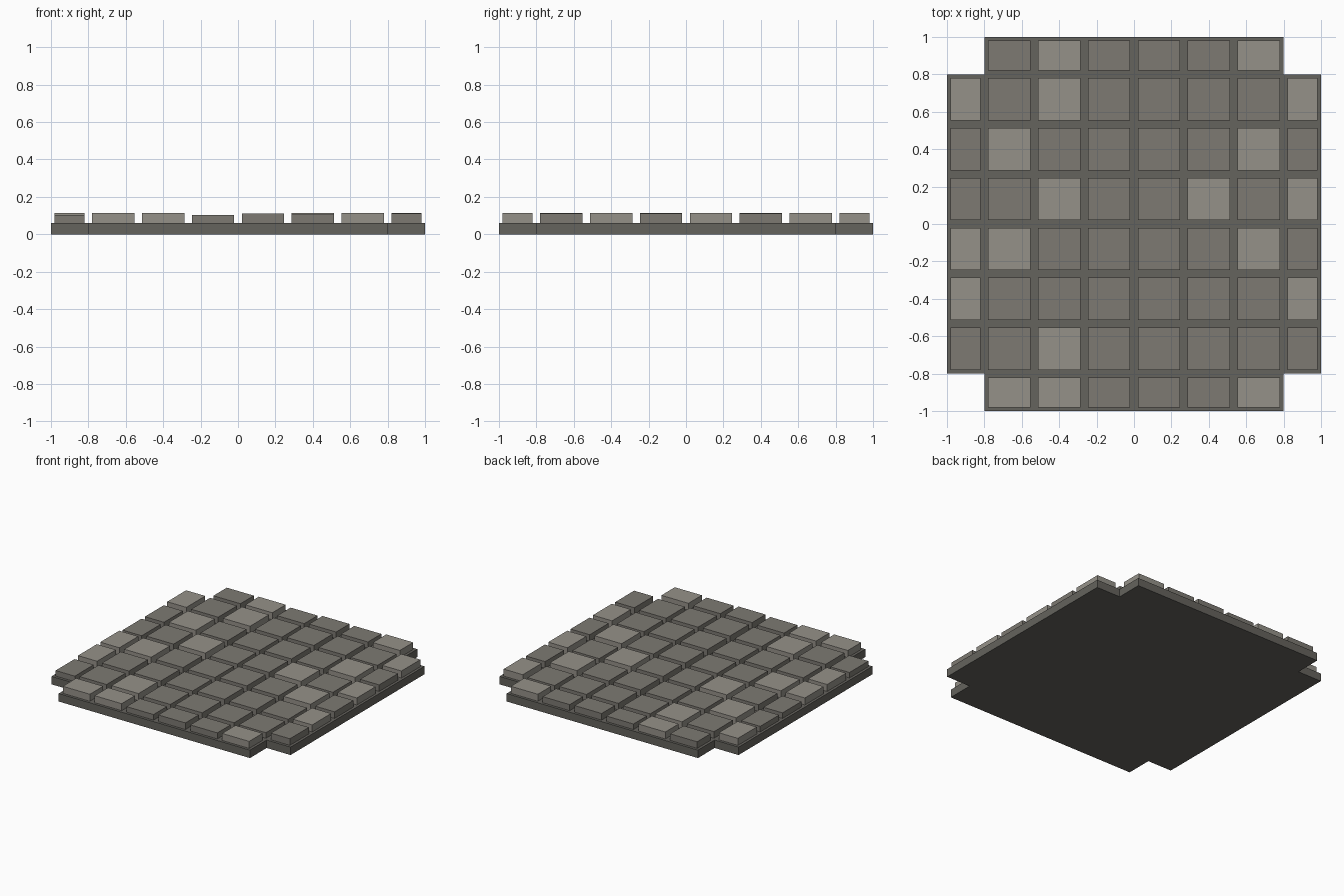
import bpy, bmesh

if "Cube" in bpy.data.objects:
    bpy.data.objects.remove(bpy.data.objects["Cube"])

def material(name, rgb):
    m = bpy.data.materials.new(name)
    m.diffuse_color = (*rgb, 1)
    m.use_nodes = True
    m.node_tree.nodes["Principled BSDF"].inputs["Base Color"].default_value = m.diffuse_color
    return m

base_mat = material("dark_mortar", (0.13, 0.125, 0.11))
stone_mat = material("stone", (0.205, 0.193, 0.17))
pale_mat = material("pale_stone", (0.30, 0.285, 0.25))

def add_object(name, bm, mat):
    mesh = bpy.data.meshes.new(name)
    bm.to_mesh(mesh)
    bm.free()
    mesh.materials.append(mat)
    bpy.context.collection.objects.link(bpy.data.objects.new(name, mesh))

# Slab: square with notched corners, extruded upward
BASE_TOP = 0.06
bm = bmesh.new()
outline = []
quarter = [(1.0, 0.8), (0.8, 0.8), (0.8, 1.0)]
for _ in range(4):
    outline += quarter
    quarter = [(-y, x) for x, y in quarter]
face = bm.faces.new([bm.verts.new((x, y, 0)) for x, y in outline])
ext = bmesh.ops.extrude_face_region(bm, geom=[face])
for v in ext["geom"]:
    if isinstance(v, bmesh.types.BMVert):
        v.co.z = BASE_TOP
bmesh.ops.recalc_face_normals(bm, faces=bm.faces)
add_object("base_slab", bm, base_mat)

# Paving grid: six full cells between two narrow border cells
pitch = 1.6 / 6
spans = [(-0.9, 0.16)] + [(-0.8 + pitch * (i + 0.5), 0.226) for i in range(6)] + [(0.9, 0.16)]
# Pale stones by row, back to front
pale = [(2, 6), (0, 2, 7), (1, 6), (2, 5, 7), (0, 1, 6), (0, 7), (2,), (1, 2, 6)]

for r in range(8):
    y, dy = spans[7 - r]
    for c in range(8):
        if r in (0, 7) and c in (0, 7):
            continue
        x, dx = spans[c]
        is_pale = c in pale[r]
        # Slightly uneven stone heights
        top = 0.113 if is_pale else 0.102 + 0.004 * ((r * 3 + c * 5) % 3)
        bm = bmesh.new()
        bmesh.ops.create_cube(bm, size=1)
        for v in bm.verts:
            v.co.x = x + v.co.x * dx
            v.co.y = y + v.co.y * dy
            v.co.z = top if v.co.z > 0 else BASE_TOP - 0.005
        add_object(f"paving_stone_{r}_{c}", bm, pale_mat if is_pale else stone_mat)
